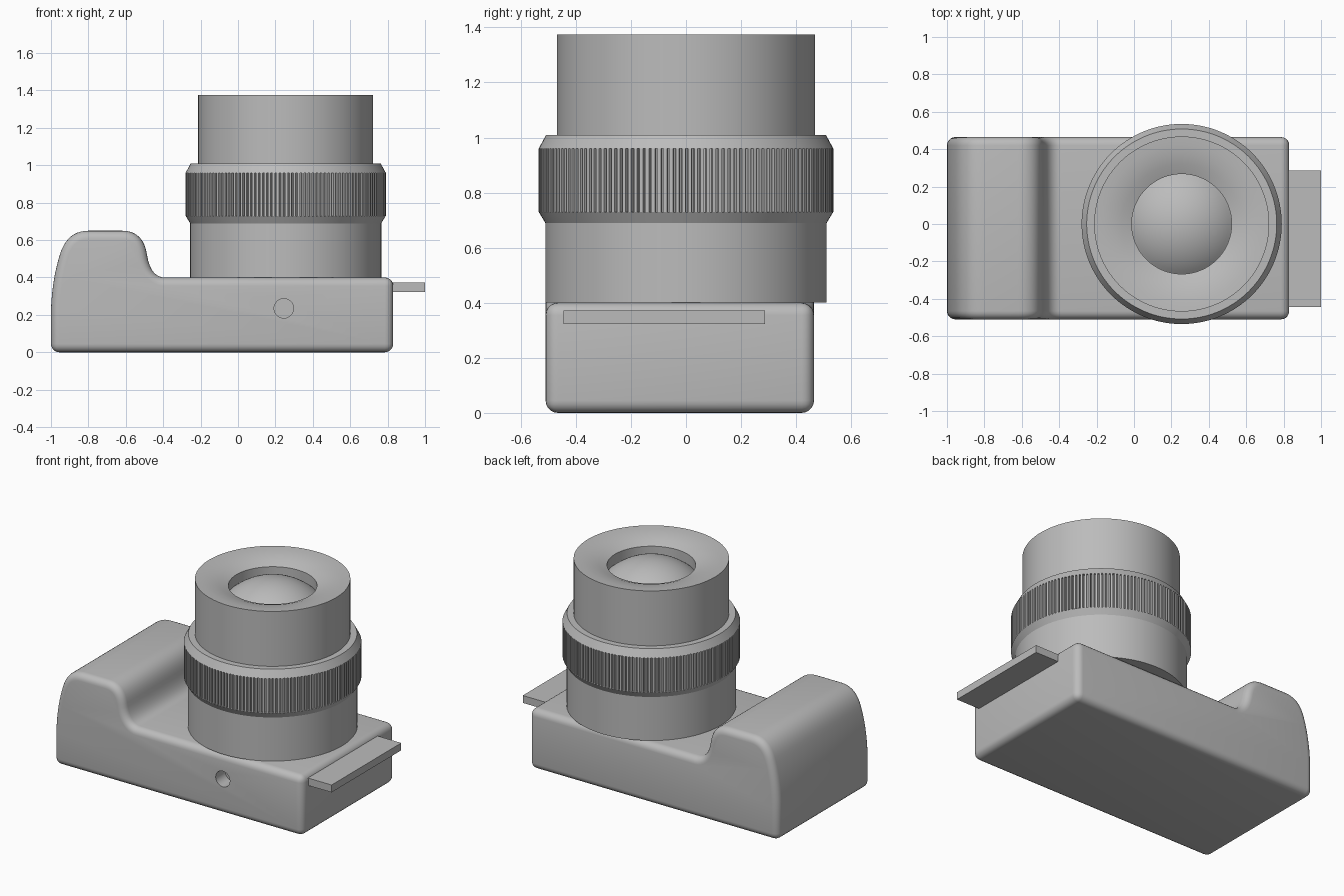
import bpy, bmesh, math
from mathutils import Vector

cube = bpy.data.objects.get("Cube")
if cube:
    bpy.data.objects.remove(cube, do_unlink=True)

grey = bpy.data.materials.new("plain grey")
grey.use_nodes = True
GREY = (0.5, 0.5, 0.5, 1)
grey.diffuse_color = GREY
for node in grey.node_tree.nodes:
    if node.type == 'BSDF_PRINCIPLED':
        node.inputs["Base Color"].default_value = GREY

LENS = Vector((0.255, 0, 0))


def finish(name, bm, location=(0, 0, 0)):
    bmesh.ops.recalc_face_normals(bm, faces=bm.faces)
    mesh = bpy.data.meshes.new(name)
    bm.to_mesh(mesh)
    bm.free()
    obj = bpy.data.objects.new(name, mesh)
    obj.location = location
    bpy.context.collection.objects.link(obj)
    mesh.materials.append(grey)
    return obj


def activate(obj):
    bpy.ops.object.select_all(action='DESELECT')
    obj.select_set(True)
    bpy.context.view_layer.objects.active = obj


def smooth(obj, angle=25):
    activate(obj)
    bpy.ops.object.shade_smooth_by_angle(angle=math.radians(angle))


def lathe(name, profile, steps=128):
    """Turn an (r, z) profile around the lens axis."""
    bm = bmesh.new()
    verts = [bm.verts.new((r, 0, z)) for r, z in profile]
    edges = [bm.edges.new(pair) for pair in zip(verts, verts[1:])]
    bmesh.ops.spin(bm, geom=verts + edges, cent=(0, 0, 0), axis=(0, 0, 1),
                   angle=math.tau, steps=steps)
    bmesh.ops.remove_doubles(bm, verts=bm.verts, dist=0.0002)
    obj = finish(name, bm, LENS)
    smooth(obj)
    return obj


def curve(a, b, c, n=10):
    """Points of a quadratic curve from a to c, pulled towards b."""
    a, b, c = Vector(a), Vector(b), Vector(c)
    return [a * (1 - t) ** 2 + b * 2 * t * (1 - t) + c * t * t
            for t in (i / n for i in range(n + 1))]


def box(name, low, high):
    bm = bmesh.new()
    bmesh.ops.create_cube(bm, size=1)
    low, high = Vector(low), Vector(high)
    for v in bm.verts:
        v.co = (low + high) / 2 + v.co * (high - low)
    return finish(name, bm)


# Body with raised hand grip, extruded from its side profile
outline = [Vector((0.83, 0)), Vector((-1, 0))]
outline += curve((-1, 0.22), (-0.995, 0.39), (-0.95, 0.53))
outline += curve((-0.95, 0.53), (-0.91, 0.65), (-0.80, 0.65))[1:]
outline += curve((-0.62, 0.65), (-0.51, 0.65), (-0.488, 0.53))
outline += curve((-0.488, 0.53), (-0.47, 0.40), (-0.39, 0.40))[1:]
outline += [Vector((0.83, 0.40))]
bm = bmesh.new()
face = bm.faces.new([bm.verts.new((p.x, -0.51, p.y)) for p in outline])
extruded = bmesh.ops.extrude_face_region(bm, geom=[face])["geom"]
for v in extruded:
    if isinstance(v, bmesh.types.BMVert):
        v.co.y = 0.465
body = finish("body", bm)
bevel = body.modifiers.new("rounded edges", 'BEVEL')
bevel.width = 0.045
bevel.segments = 5
bevel.limit_method = 'ANGLE'
bevel.angle_limit = math.radians(40)
bevel.use_clamp_overlap = False
activate(body)
bpy.ops.object.modifier_apply(modifier=bevel.name)

# Round socket in the front side
bpy.ops.mesh.primitive_cylinder_add(vertices=48, radius=0.052, depth=0.2,
                                    location=(0.245, -0.51, 0.235),
                                    rotation=(math.pi / 2, 0, 0))
cutter = bpy.context.object
cutter.name = "socket_cutter"
cutter.hide_render = True
cutter.data.materials.append(grey)
cut = body.modifiers.new("socket", 'BOOLEAN')
cut.operation = 'DIFFERENCE'
cut.solver = 'EXACT'
cut.object = cutter
activate(body)
bpy.ops.object.modifier_apply(modifier=cut.name)
bpy.data.objects.remove(cutter, do_unlink=True)
smooth(body, 30)

# Flat plate sticking out of the side
box("side_plate", (0.80, -0.445, 0.323), (1.0, 0.287, 0.372))

# Lens: lower barrel, core of the grip ring, upper barrel with dished front
lathe("lower_barrel", [(0, 0.40), (0.511, 0.40), (0.511, 0.69), (0.3, 0.69)])
lathe("ring_core", [(0.4, 0.69), (0.511, 0.69), (0.535, 0.73), (0.516, 0.73),
                    (0.516, 0.96), (0.535, 0.96), (0.508, 1.01), (0.4, 1.01)])
lathe("upper_barrel", [(0.468, 1.0), (0.468, 1.375), (0.42, 1.372),
                       (0.37, 1.364), (0.32, 1.351), (0.267, 1.33),
                       (0.267, 1.25)])

# Glass dome set in the front opening
radius, base, glass_r = 0.4, 0.267, 1.365
spread = math.asin(base / radius)
lathe("front_glass", [(radius * math.sin(spread * i / 12),
                       glass_r - radius * (1 - math.cos(spread * i / 12)))
                      for i in range(13)])

# Ribs of the grip ring
TEETH = 150
bm = bmesh.new()
loops = []
for z in (0.73, 0.96):
    loop = []
    for i in range(TEETH):
        for part, r in ((0, 0.52), (0.25, 0.52), (0.35, 0.535), (0.9, 0.535)):
            a = math.tau * (i + part) / TEETH
            loop.append(bm.verts.new((r * math.cos(a), r * math.sin(a), z)))
    loops.append(loop)
low, high = loops
for i in range(len(low)):
    j = (i + 1) % len(low)
    bm.faces.new((low[i], low[j], high[j], high[i]))
finish("ring_ribs", bm, LENS)
